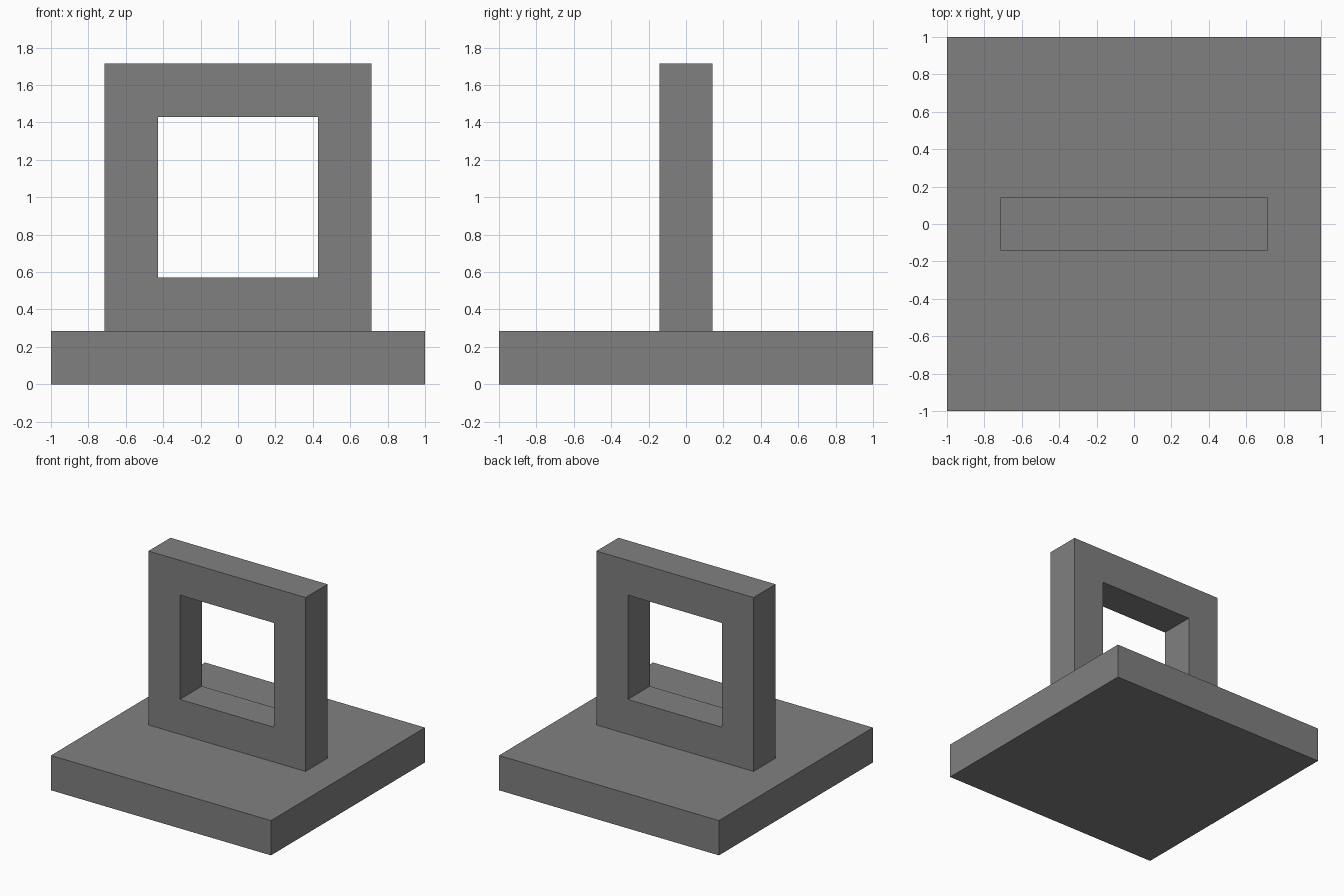
import bpy, bmesh
from mathutils import Matrix, Vector

default_cube = bpy.data.objects.get("Cube")
if default_cube:
    bpy.data.objects.remove(default_cube, do_unlink=True)

U = 2 / 7  # thickness shared by the base and the frame

grey = bpy.data.materials.new("mid_grey")
grey.use_nodes = True
colour = (0.216, 0.216, 0.216, 1)
grey.diffuse_color = colour
grey.node_tree.nodes["Principled BSDF"].inputs["Base Color"].default_value = colour


def add_object(name, bm):
    bmesh.ops.recalc_face_normals(bm, faces=bm.faces)
    mesh = bpy.data.meshes.new(name)
    bm.to_mesh(mesh)
    bm.free()
    mesh.materials.append(grey)
    obj = bpy.data.objects.new(name, mesh)
    bpy.context.collection.objects.link(obj)
    return obj


# Square base slab
bm = bmesh.new()
bmesh.ops.create_cube(bm, size=1)
bmesh.ops.scale(bm, vec=(7 * U, 7 * U, U), verts=bm.verts)
bmesh.ops.translate(bm, vec=(0, 0, U / 2), verts=bm.verts)
add_object("base", bm)

# Upright square frame: inset a square, open its middle, extrude the border
bm = bmesh.new()
half = 2.5 * U
corners = [(-half, -half), (half, -half), (half, half), (-half, half)]
square = bm.faces.new([bm.verts.new((x, -U / 2, z + U + half)) for x, z in corners])
bm.normal_update()
bmesh.ops.inset_region(bm, faces=[square], thickness=U, use_boundary=True, use_even_offset=True)
bmesh.ops.delete(bm, geom=[square], context='FACES_ONLY')
result = bmesh.ops.extrude_face_region(bm, geom=bm.faces[:], use_keep_orig=True)
new_verts = [v for v in result["geom"] if isinstance(v, bmesh.types.BMVert)]
bmesh.ops.translate(bm, vec=(0, U, 0), verts=new_verts)
add_object("upright_frame", bm)
